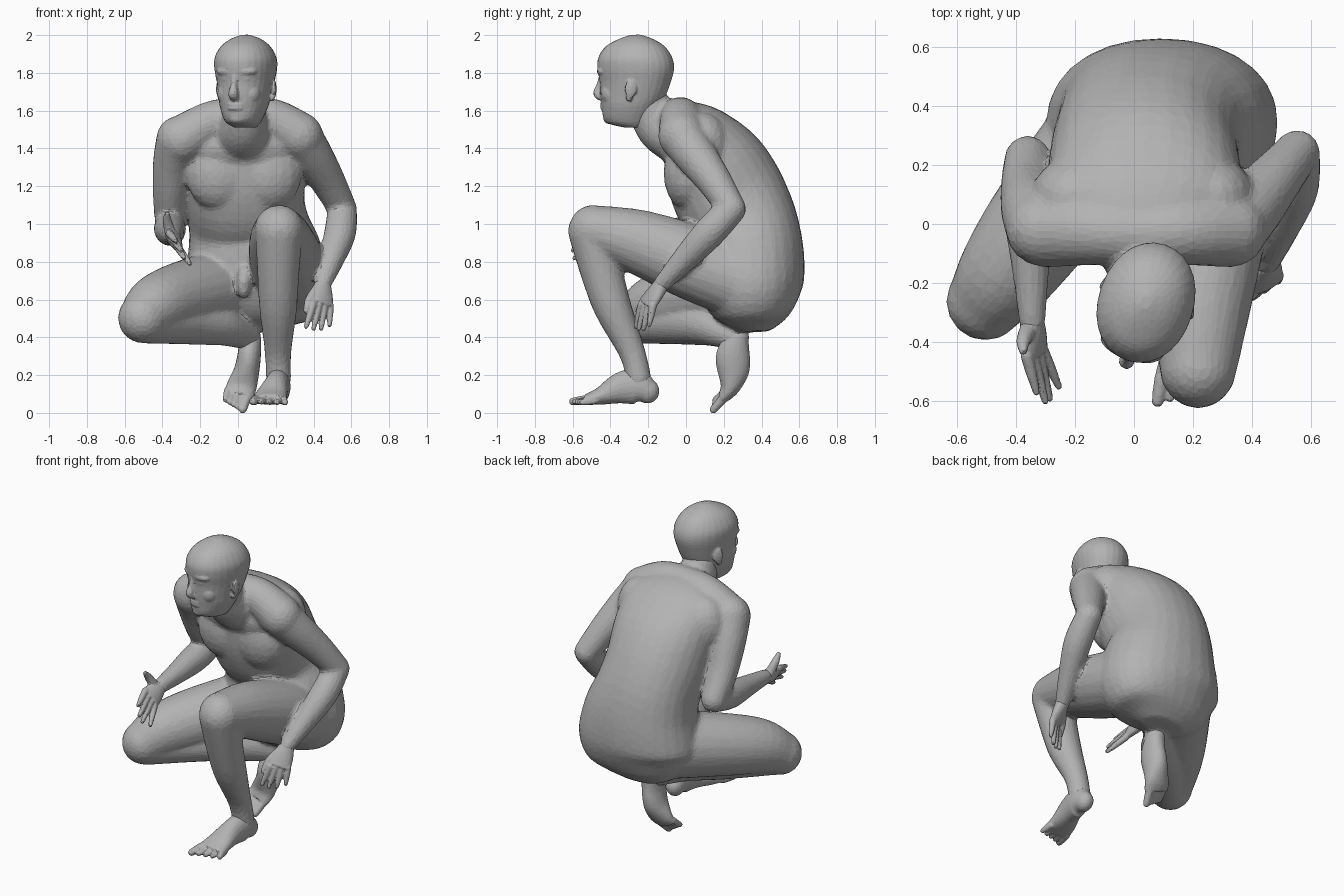
import bpy, bmesh, math
from mathutils import Vector, Matrix

cube = bpy.data.objects.get("Cube")
if cube:
    bpy.data.objects.remove(cube)

grey = bpy.data.materials.new("plain_grey")
grey.use_nodes = True
tone = (0.45, 0.45, 0.45, 1)
grey.diffuse_color = tone
grey.node_tree.nodes["Principled BSDF"].inputs["Base Color"].default_value = tone

X_AXIS, Y_AXIS, Z_AXIS = Vector((1, 0, 0)), Vector((0, 1, 0)), Vector((0, 0, 1))


def spline(stations, steps=4):
    """Catmull-Rom through stations of (x, y, z, half width, half depth)."""
    rows = [Vector(s) for s in stations]
    rows = [rows[0]] + rows + [rows[-1]]
    out = []
    for a, b, c, d in zip(rows, rows[1:], rows[2:], rows[3:]):
        for k in range(steps):
            t = k / steps
            out.append(b + (c - a) * (t / 2)
                       + (a * 2 - b * 5 + c * 4 - d) * (t * t / 2)
                       + (b * 3 - a - c * 3 + d) * (t ** 3 / 2))
    return out + [rows[-1]]


def loft(bm, stations, side=X_AXIS, sides=20, power=1.0, level=False):
    """Closed tube of elliptical rings; level keeps every ring horizontal."""
    rows = spline(stations)
    points = [Vector(r[:3]) for r in rows]
    rings = []
    for i, row in enumerate(rows):
        along = points[min(i + 1, len(points) - 1)] - points[max(i - 1, 0)]
        along = Z_AXIS if level else along.normalized()
        deep = along.cross(side).normalized()
        wide = deep.cross(along)
        ring = []
        for k in range(sides):
            a = math.tau * k / sides
            c, s = math.cos(a), math.sin(a)
            c = math.copysign(abs(c) ** power, c)
            s = math.copysign(abs(s) ** power, s)
            ring.append(bm.verts.new(points[i] + wide * c * row[3] + deep * s * row[4]))
        rings.append(ring)
    faces = [bm.faces.new(rings[0][::-1]), bm.faces.new(rings[-1])]
    for low, high in zip(rings, rings[1:]):
        for k in range(sides):
            n = (k + 1) % sides
            faces.append(bm.faces.new((low[k], low[n], high[n], high[k])))
    bmesh.ops.recalc_face_normals(bm, faces=faces)


def limb(bm, stations, side=X_AXIS):
    """Round tube from (x, y, z, radius) with a ball on each end."""
    loft(bm, [(*s, s[3]) for s in stations], side)
    for s in (stations[0], stations[-1]):
        ball(bm, s[:3], (s[3],) * 3)


def ball(bm, centre, radii, turn=0):
    matrix = (Matrix.Translation(centre) @ Matrix.Rotation(turn, 4, "Z")
              @ Matrix.Diagonal((*radii, 1)))
    bmesh.ops.create_uvsphere(bm, u_segments=16, v_segments=10, radius=1, matrix=matrix)


def skin(name, bm, voxel, smooth, keep, place=None):
    """Fuse the overlapping volumes into one faceted skin."""
    mesh = bpy.data.meshes.new(name)
    if place:
        bm.transform(place)
    bm.to_mesh(mesh)
    bm.free()
    mesh.materials.append(grey)
    obj = bpy.data.objects.new(name, mesh)
    bpy.context.collection.objects.link(obj)
    fuse = obj.modifiers.new("fuse", "REMESH")
    fuse.mode, fuse.voxel_size = "VOXEL", voxel
    soften = obj.modifiers.new("soften", "SMOOTH")
    soften.factor, soften.iterations = 0.5, smooth
    reduce = obj.modifiers.new("reduce", "DECIMATE")
    reduce.ratio = keep


# Torso, from the neck base down to the seat
body = bmesh.new()
loft(body, [(.03, -.03, 1.6, .17, .08), (.03, .04, 1.5, .32, .18), (.035, .14, 1.33, .33, .27),
            (.035, .23, 1.15, .318, .298), (.055, .31, 1, .318, .282), (.085, .335, .83, .365, .29),
            (.095, .345, .65, .39, .275), (.08, .36, .51, .3, .195), (.08, .365, .43, .14, .08)],
     sides=28, power=.92)
# Shoulder girdle, shoulder blades and chest
limb(body, [(-.3, -.02, 1.445, .128), (-.13, -.025, 1.54, .115), (.03, -.03, 1.56, .11),
            (.18, -.025, 1.55, .115), (.325, -.02, 1.465, .128)], Y_AXIS)
ball(body, (.02, -.02, 1.41), (.3, .125, .13))
for s in (-1, 1):
    ball(body, (.03 + s * .23, .09, 1.41), (.15, .14, .18))
    ball(body, (.03 + s * .13, .01, 1.27), (.18, .13, .2))
# Neck
loft(body, [(.04, -.22, 1.68, .105, .105), (.035, -.175, 1.58, .112, .125),
            (.03, -.11, 1.5, .14, .14), (.03, .02, 1.42, .18, .14)])
# Left arm, hanging beside the raised knee
limb(body, [(.325, -.02, 1.46, .122), (.4, .06, 1.35, .11), (.48, .155, 1.22, .092),
            (.553, .242, 1.08, .077)])
limb(body, [(.553, .242, 1.08, .078), (.54, .12, .95, .085), (.49, -.02, .8, .066),
            (.448, -.13, .68, .046)])
# Right arm, bent with the forearm held forward
limb(body, [(-.31, -.02, 1.45, .124), (-.345, .05, 1.32, .107), (-.36, .13, 1.15, .092),
            (-.36, .222, 1, .079)])
limb(body, [(-.36, .222, 1, .079), (-.36, .06, .97, .085), (-.35, -.15, .95, .064),
            (-.345, -.33, .935, .046)])
# Left leg, knee raised
limb(body, [(.28, .33, .68, .2), (.26, .05, .79, .2), (.23, -.25, .905, .172),
            (.217, -.49, .97, .132)])
limb(body, [(.217, -.5, .965, .126), (.213, -.445, .74, .112), (.213, -.385, .55, .1),
            (.212, -.285, .32, .071), (.215, -.25, .18, .068)])
# Right leg, folded out to the side
limb(body, [(-.08, .3, .66, .21), (-.3, .02, .61, .19), (-.43, -.16, .565, .167),
            (-.503, -.262, .502, .134)], Z_AXIS)
limb(body, [(-.48, -.25, .48, .114), (-.25, -.02, .475, .114), (-.08, .12, .455, .1),
            (.05, .25, .4, .068)], Z_AXIS)
# Groin
ball(body, (.03, .04, .69), (.04, .055, .09))
skin("body", body, .012, 14, .1)

# Head, modelled facing -y and then turned: (height, back, front, half width)
head = bmesh.new()
levels = [(1.51, .04, -.06, .055), (1.54, .07, -.17, .09), (1.62, .12, -.19, .123),
          (1.68, .155, -.198, .134), (1.75, .182, -.2, .146), (1.82, .2, -.212, .159),
          (1.88, .19, -.208, .158), (1.94, .15, -.168, .127), (1.98, .085, -.095, .078),
          (2.002, .02, -.03, .02)]
loft(head, [(0, (b + f) / 2, z, w, (b - f) / 2) for z, b, f, w in levels],
     sides=28, power=.95, level=True)
# Nose, lips and chin
loft(head, [(0, -.19, 1.79, .016, .02), (0, -.205, 1.73, .018, .022),
            (0, -.218, 1.69, .027, .025), (0, -.195, 1.668, .026, .02)], sides=12)
for z in (1.632, 1.612):
    ball(head, (0, -.184, z), (.045, .016, .012))
ball(head, (0, -.15, 1.56), (.05, .035, .032))
# Brows, eyes, cheeks and ears on both sides
for s in (-1, 1):
    ball(head, (s * .055, -.178, 1.808), (.06, .026, .022), s * .3)
    ball(head, (s * .055, -.17, 1.768), (.026, .022, .012), s * .3)
    ball(head, (s * .065, -.125, 1.69), (.055, .05, .06), s * .5)
    ball(head, (s * .152, .015, 1.715), (.012, .032, .05), s * .35)
    ball(head, (s * .145, .003, 1.67), (.014, .018, .022))
turned = Matrix.Translation((.043, -.26, 0)) @ Matrix.Rotation(-.32, 4, "Z")
skin("head", head, .007, 5, .1, turned)


def hand(name, wrist, knuckles, across, tips, thumb):
    """Palm, four fingers and a thumb; across runs from index to little finger."""
    bm = bmesh.new()
    wrist, knuckles, across = Vector(wrist), Vector(knuckles), Vector(across).normalized()
    middle = wrist.lerp(knuckles, .5)
    loft(bm, [(*wrist, .046, .04), (*middle, .064, .036), (*knuckles, .07, .027)], across)
    for i, tip in enumerate(tips):
        base = knuckles + across * (i - 1.5) * .036
        limb(bm, [(*base, .021), (*base.lerp(Vector(tip), .5), .018), (*tip, .012)], across)
    root = wrist.lerp(knuckles, .25) - across * .03
    bend = root.lerp(Vector(thumb), .5) - across * .015
    limb(bm, [(*root, .03), (*bend, .024), (*thumb, .014)], Y_AXIS)
    skin(name, bm, .006, 3, .2)


hand("left_hand", (.448, -.13, .68), (.442, -.205, .57), (.8, .55, -.05),
     [(.36, -.265, .455), (.4, -.25, .445), (.44, -.225, .445), (.485, -.195, .465)],
     (.36, -.255, .54))
hand("right_hand", (-.345, -.33, .935), (-.335, -.44, .905), (.5, .1, -.8),
     [(-.33, -.57, .91), (-.3, -.6, .86), (-.285, -.59, .82), (-.255, -.55, .79)],
     (-.375, -.43, 1.055))


def foot(name, stations, first, last, tip_first, tip_last):
    """Lofted foot with five toes spaced from the big toe to the little toe."""
    bm = bmesh.new()
    loft(bm, stations)
    ball(bm, stations[0][:3], (stations[0][3], *stations[0][4:], stations[0][4]))
    for i in range(5):
        root = Vector(first).lerp(Vector(last), i / 4)
        tip = Vector(tip_first).lerp(Vector(tip_last), i / 4)
        size = .026 if i == 0 else .02
        limb(bm, [(*root, size), (*root.lerp(tip, .6), size * .9), (*tip, size * .8)])
    skin(name, bm, .007, 5, .2)


foot("left_foot", [(.22, -.205, .115, .055, .065), (.215, -.26, .14, .064, .095),
                   (.2, -.35, .13, .068, .083), (.175, -.45, .09, .086, .048),
                   (.165, -.53, .07, .097, .028)],
     (.095, -.52, .07), (.24, -.48, .065), (.08, -.6, .06), (.25, -.55, .055))
foot("right_foot", [(.065, .275, .4, .057, .06), (.06, .25, .31, .062, .09),
                    (.045, .25, .22, .068, .085), (.02, .235, .14, .08, .054),
                    (0, .205, .09, .08, .034)],
     (.05, .21, .09), (-.055, .215, .12), (.025, .145, .017), (-.065, .155, .07))
